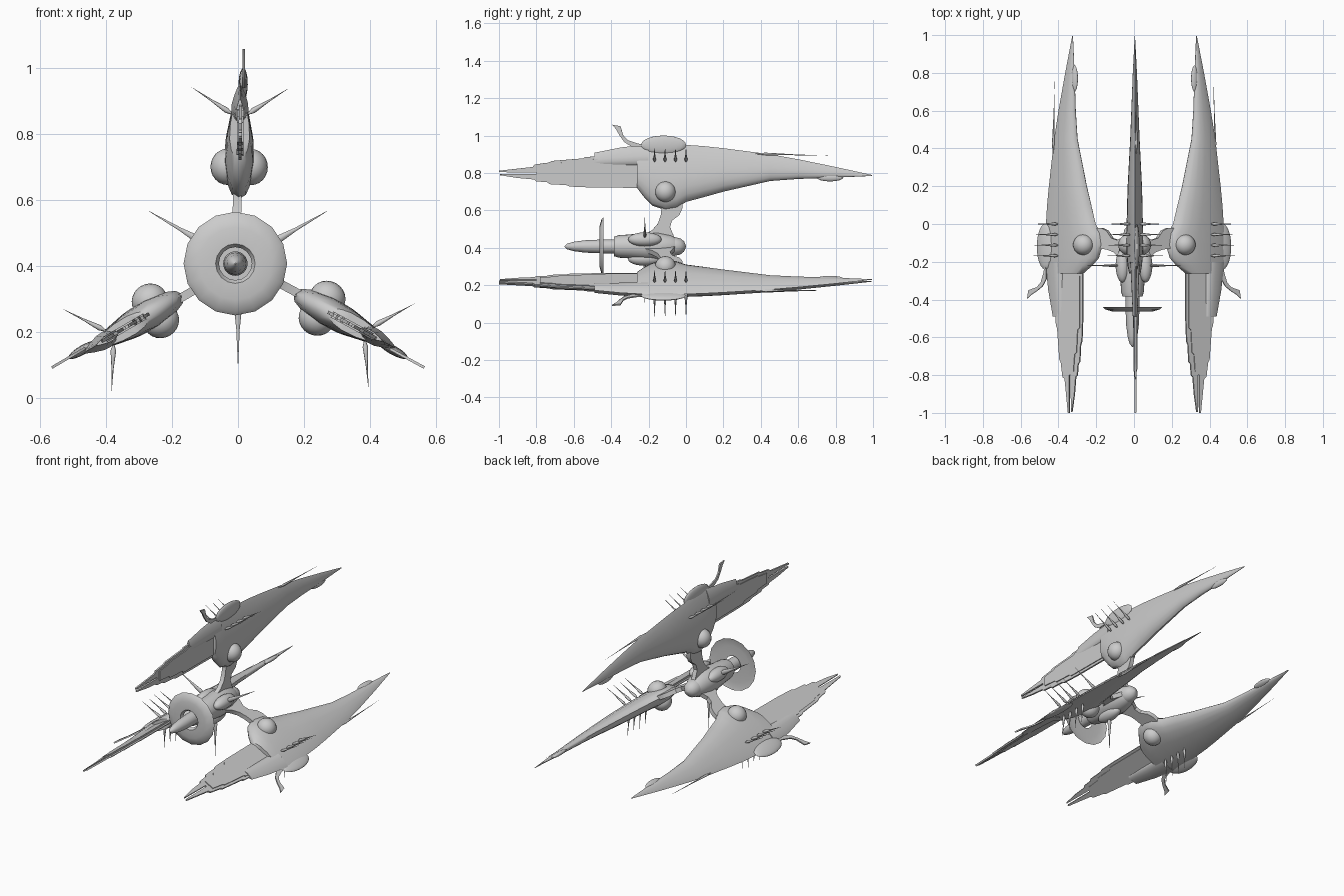
import bpy, bmesh, math
from mathutils import Matrix, Vector

if "Cube" in bpy.data.objects:
    bpy.data.objects.remove(bpy.data.objects["Cube"])

AXIS = Vector((0, 0, 0.41))          # the three hulls are arranged around this line


def spin(deg):
    return (Matrix.Translation(AXIS) @ Matrix.Rotation(math.radians(deg), 4, 'Y')
            @ Matrix.Translation(-AXIS))


def finish(bm, name, deg=0, angle=40):
    bmesh.ops.recalc_face_normals(bm, faces=bm.faces)
    me = bpy.data.meshes.new(name)
    bm.to_mesh(me)
    bm.free()
    me.transform(spin(deg))
    ob = bpy.data.objects.new(name, me)
    bpy.context.collection.objects.link(ob)
    bpy.context.view_layer.objects.active = ob
    bpy.ops.object.select_all(action='DESELECT')
    ob.select_set(True)
    bpy.ops.object.shade_smooth_by_angle(angle=math.radians(angle))
    return ob


def skin(bm, rings):
    rows = [[bm.verts.new(p) for p in r] for r in rings]
    n = len(rows[0])
    for a, b in zip(rows, rows[1:]):
        for i in range(n):
            bm.faces.new((a[i], a[(i + 1) % n], b[(i + 1) % n], b[i]))
    bm.faces.new(rows[0])
    bm.faces.new(rows[-1][::-1])


# (height fraction, width fraction) of half a hull section
SECTION = [(0, 0), (.04, .48), (.14, .82), (.28, 1), (.48, .95), (.72, .62), (.92, .25), (1, 0)]


def hull_loft(name, stations, deg):
    half = SECTION[1:-1]
    shape = SECTION[:1] + half + SECTION[-1:] + [(h, -w) for h, w in reversed(half)]
    bm = bmesh.new()
    skin(bm, [[(w * s, y, lo + (hi - lo) * h) for h, s in shape] for y, lo, hi, w in stations])
    finish(bm, name, deg, 50)


def lathe(name, profile, sides=24, angle=40, closed=False):
    bm = bmesh.new()
    rings = [[(r * math.cos(2 * math.pi * i / sides) - .008, y,
               AXIS.z - .003 + r * math.sin(2 * math.pi * i / sides)) for i in range(sides)]
             for y, r in profile]
    skin(bm, rings + rings[:1] if closed else rings)
    if closed:                        # a ring has no end caps
        caps = [f for f in bm.faces if len(f.verts) > 4]
        bmesh.ops.delete(bm, geom=caps, context='FACES_ONLY')
        bmesh.ops.remove_doubles(bm, verts=bm.verts, dist=1e-5)
    return finish(bm, name, 0, angle)


def plate(name, outline, thick, deg, x=0.0):
    bm = bmesh.new()
    a = [bm.verts.new((x - thick / 2, y, z)) for y, z in outline]
    face = bm.faces.new(a)
    ext = bmesh.ops.extrude_face_region(bm, geom=[face])
    bmesh.ops.translate(bm, vec=(thick, 0, 0),
                        verts=[v for v in ext['geom'] if isinstance(v, bmesh.types.BMVert)])
    finish(bm, name, deg, 35)


def blob(name, loc, radii, deg):
    bm = bmesh.new()
    bmesh.ops.create_uvsphere(bm, u_segments=20, v_segments=12, radius=1,
                              matrix=Matrix.Translation(loc) @ Matrix.Diagonal((*radii, 1)))
    finish(bm, name, deg)


def spike(name, base, tip, r, deg, flat=1.0):
    # teardrop root running out to a needle point
    d = Vector(tip) - Vector(base)
    m = Matrix.Translation(base) @ d.to_track_quat('Z', 'Y').to_matrix().to_4x4()
    prof = [(-.02, .3), (.12, 1), (.28, .75), (.5, .38), (1, .03)]
    bm = bmesh.new()
    skin(bm, [[m @ Vector((r * k * math.cos(i * math.pi / 4), r * k * flat * math.sin(i * math.pi / 4),
                           h * d.length)) for i in range(8)] for h, k in prof])
    finish(bm, name, deg, 60)


BODY = [(-.262, .72, .95, .030), (-.22, .665, .953, .038), (-.18, .625, .956, .042),
        (-.11, .602, .957, .045), (-.05, .612, .954, .045), (0, .645, .95, .043),
        (.1, .672, .943, .041), (.2, .70, .932, .038), (.45, .757, .9, .025),
        (.6, .768, .873, .019), (.8, .775, .832, .011), (.995, .784, .789, .001)]
REAR = [(-.49, .836, .908, .012), (-.35, .836, .936, .018), (-.2, .836, .954, .026)]
# ragged tail with a forked tip
TAIL = [(-.2, .72), (-.5, .722), (-.62, .727), (-.64, .735), (-.73, .74), (-.74, .75), (-.8, .755),
        (-.81, .765), (-.9, .773), (-.995, .788), (-.995, .793), (-.8, .795), (-.8, .803),
        (-1, .804), (-1, .812), (-.9, .823), (-.82, .832), (-.81, .845), (-.73, .856),
        (-.72, .864), (-.55, .878), (-.54, .885), (-.45, .89), (-.2, .9)]
TAIL_SKIN = [(-.2, .735), (-.55, .738), (-.56, .75), (-.68, .756), (-.69, .768), (-.78, .775),
             (-.78, .835), (-.7, .845), (-.69, .853), (-.52, .865), (-.51, .873), (-.2, .88)]
HORN = [(-.395, 1.058), (-.35, 1.05), (-.335, 1.0), (-.31, .975), (-.26, .958), (-.2, .945),
        (-.29, .94), (-.33, .965), (-.355, 1.0), (-.375, 1.035)]
STRUT = [(-.24, .46), (-.18, .495), (-.15, .53), (-.135, .575), (-.13, .62), (-.06, .66),
         (-.02, .65), (-.02, .61), (-.035, .575), (-.075, .545), (-.085, .51), (-.06, .45)]

# three matching hulls
for label, deg in (("top", .7), ("right", 118.5), ("left", -120.3)):
    hull_loft(label + "_hull", BODY, deg)
    hull_loft(label + "_hull_rear_step", REAR, deg)
    plate(label + "_tail_blade", TAIL, .010, deg, .002)
    plate(label + "_tail_skin", TAIL_SKIN, .020, deg, .002)
    plate(label + "_horn_fin", HORN, .008, deg, .01)
    plate(label + "_strut", STRUT, .026, deg, -.005)
    blob(label + "_dorsal_bulge", (.009, -.12, .95), (.014, .12, .05), deg)
    blob(label + "_chin_bulge", (0, .77, .775), (.012, .07, .02), deg)
    spike(label + "_nose_antenna", (.006, .38, .903), (.006, .76, .892), .007, deg)
    for side in (-1, 1):
        blob(label + "_side_dome", (side * .035, -.11, .70), (.052, .055, .055), deg)
        for i in range(4):
            y = -.168 + i * .056
            spike(label + "_side_spike", (side * .026, y, .862), (side * .147, y, .94), .0085, deg)

# central engine core
lathe("core_body", [(-.385, .035), (-.385, .052), (-.36, .06), (-.3, .064), (-.22, .074),
                    (-.15, .074), (-.08, .06), (-.06, .05)])
lathe("core_nose", [(-.12, .05), (-.06, .05), (-.03, .043), (-.01, .027), (0, .003)])
lathe("core_tail_cone", [(-.65, .002), (-.635, .015), (-.6, .025), (-.54, .033), (-.45, .037), (-.36, .037)])
lathe("tail_disc", [(-.446, .05), (-.462, .06), (-.462, .11), (-.452, .145), (-.44, .157),
                    (-.443, .145), (-.446, .11)], 16, 35, True)
for deg in (60, 180, 300):
    blob("core_pod", (0, -.22, AXIS.z + .07), (.038, .09, .036), deg)
    spike("core_pod_spike", (0, -.22, AXIS.z + .09), (0, -.22, AXIS.z + .313), .014, deg, .6)
